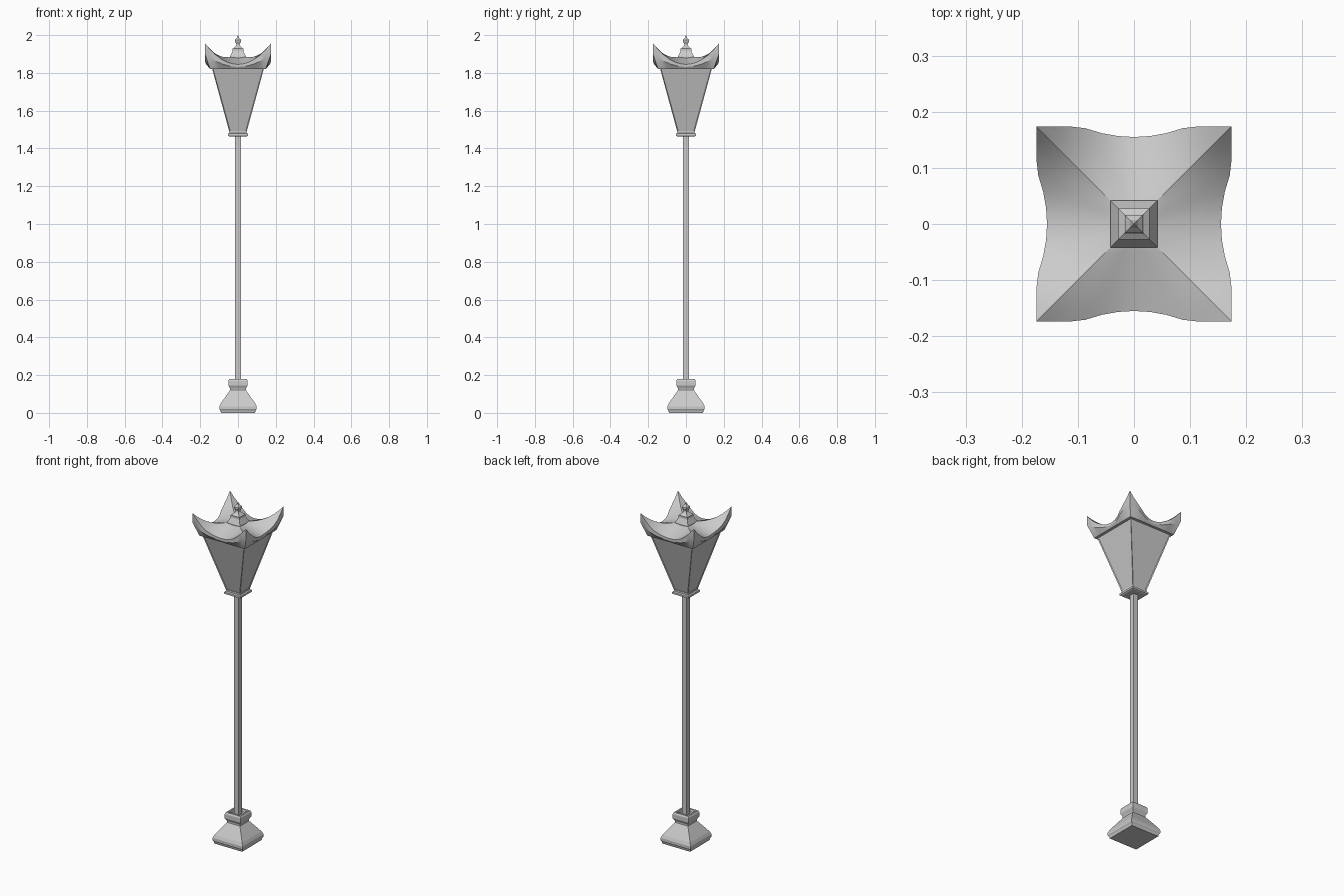
import bpy, bmesh

if "Cube" in bpy.data.objects:
    bpy.data.objects.remove(bpy.data.objects["Cube"])


def finish(name, bm):
    bmesh.ops.remove_doubles(bm, verts=bm.verts, dist=1e-5)
    bmesh.ops.recalc_face_normals(bm, faces=bm.faces)
    me = bpy.data.meshes.new(name)
    bm.to_mesh(me)
    bm.free()
    ob = bpy.data.objects.new(name, me)
    bpy.context.collection.objects.link(ob)
    return ob


def loft(bm, rings, cap=True):
    """Skin a list of closed point loops; return the side faces."""
    loops = [[bm.verts.new(p) for p in r] for r in rings]
    n = len(loops[0])
    sides = [bm.faces.new((a[i], a[(i + 1) % n], b[(i + 1) % n], b[i]))
             for a, b in zip(loops, loops[1:]) for i in range(n)]
    if cap:
        bm.faces.new(loops[0][::-1])
        bm.faces.new(loops[-1])
    return sides


def square(h, z):
    return [(-h, -h, z), (h, -h, z), (h, h, z), (-h, h, z)]


def square_part(name, profile):
    bm = bmesh.new()
    loft(bm, [square(h, z) for h, z in profile])
    return finish(name, bm)


# Stepped square parts, profiles given as (half width, height)
square_part("base", [(.09, 0), (.093, .012), (.098, .02), (.098, .035), (.09, .052),
                     (.042, .12), (.042, .128), (.051, .145), (.051, .17), (.046, .18),
                     (.037, .18), (.034, .165)])
square_part("pole", [(.015, .15), (.015, 1.47)])
square_part("collar", [(.046, 1.463), (.053, 1.467), (.053, 1.478), (.046, 1.482), (.046, 1.492)])
square_part("finial", [(.042, 1.865), (.042, 1.887), (.028, 1.915), (.028, 1.928), (.018, 1.935),
                       (.01, 1.945), (.009, 1.953), (.016, 1.967), (.016, 1.975),
                       (.007, 1.985), (.001, 2.0)])

# Lantern body: tapered box with recessed panes between corner bars
bm = bmesh.new()
sides = loft(bm, [square(.045, 1.485), square(.139, 1.83)])
bmesh.ops.recalc_face_normals(bm, faces=bm.faces)
bmesh.ops.inset_individual(bm, faces=sides, thickness=.007, depth=-.004)
finish("lantern_body", bm)

# Roof with upswept corners and scalloped sides
R, N = .174, 12


def roof_ring(s, height, reach=1.0):
    """Ring at scale s; height(t) along each side, t from -1 to 1."""
    pts = []
    for k in range(4):
        for i in range(N):
            t = -1 + 2 * i / N
            x = t * s * R
            y = -s * (R - reach * .019 * max(0, 1 - (t / .55) ** 2))
            for _ in range(k):
                x, y = -y, x
            pts.append((x, y, height(t)))
    return pts


rings = []
for s in (.15, .3, .45, .6, .7, .8, .9, 1):
    mid = 1.892 - .047 * s
    rings.append(roof_ring(s, lambda t: mid + .11 * s ** 2.6 * t * t))
rings.append(roof_ring(1, lambda t: 1.832 + .066 * t * t))
rings.append(roof_ring(.148 / R, lambda t: 1.82, 0))
rings.append(roof_ring(.128 / R, lambda t: 1.82, 0))
bm = bmesh.new()
loft(bm, rings)
roof = finish("roof", bm)
bpy.context.view_layer.objects.active = roof
roof.select_set(True)
bpy.ops.object.shade_smooth_by_angle(angle=.5)
